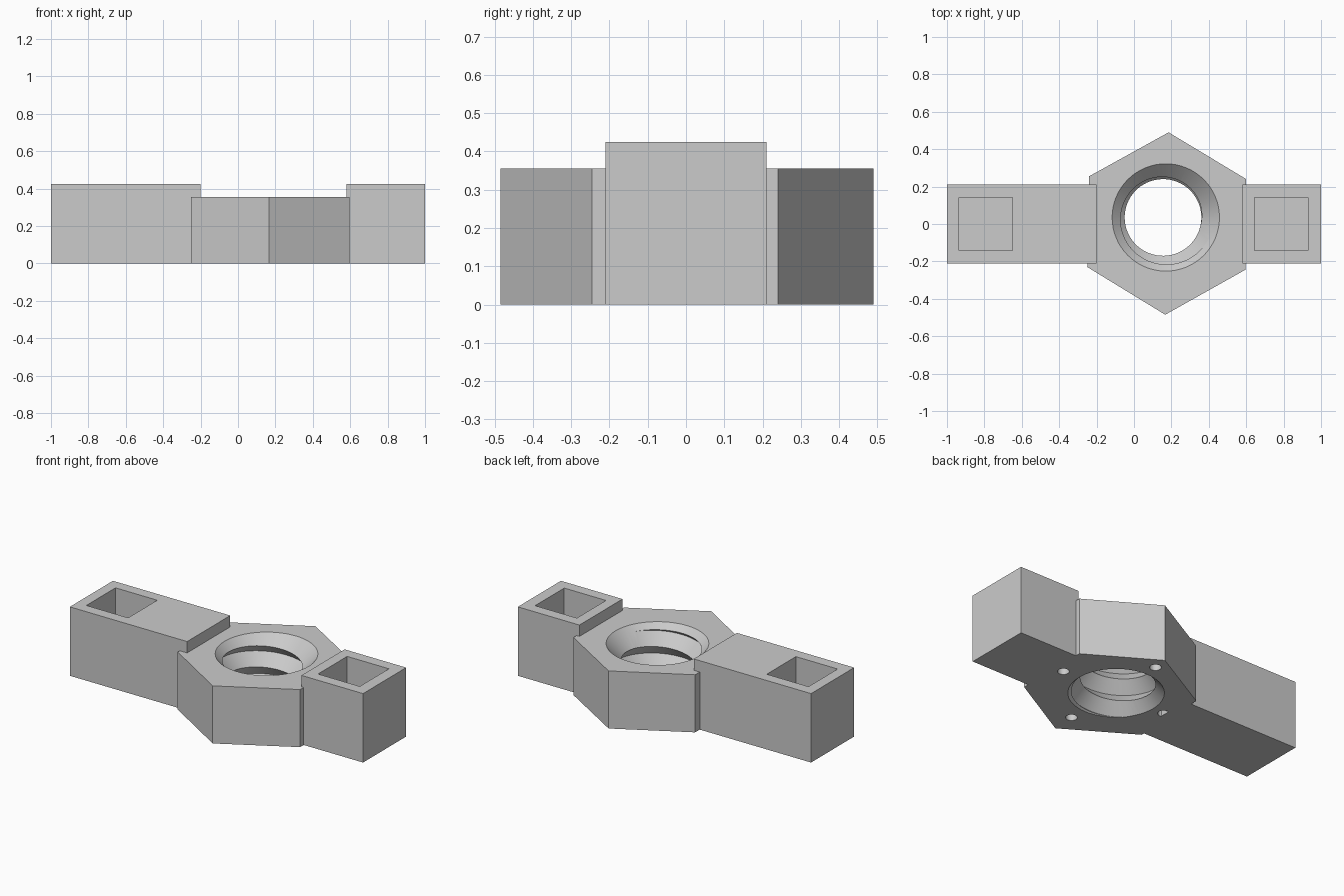
import bpy, bmesh
from math import cos, sin, tau, radians

if "Cube" in bpy.data.objects:
    bpy.data.objects.remove(bpy.data.objects["Cube"])

GREY = (0.6, 0.6, 0.6, 1)
mat = bpy.data.materials.new("plain grey")
mat.use_nodes = True
mat.diffuse_color = GREY
mat.node_tree.nodes["Principled BSDF"].inputs["Base Color"].default_value = GREY


def finish(name, bm):
    bmesh.ops.recalc_face_normals(bm, faces=bm.faces[:])
    mesh = bpy.data.meshes.new(name)
    bm.to_mesh(mesh)
    bm.free()
    mesh.materials.append(mat)
    obj = bpy.data.objects.new(name, mesh)
    bpy.context.collection.objects.link(obj)
    return obj


def prism(name, outline, z0, z1):
    bm = bmesh.new()
    base = bm.faces.new([bm.verts.new((x, y, z0)) for x, y in outline])
    top = bmesh.ops.extrude_face_region(bm, geom=[base])["geom"]
    verts = [g for g in top if isinstance(g, bmesh.types.BMVert)]
    bmesh.ops.translate(bm, verts=verts, vec=(0, 0, z1 - z0))
    return finish(name, bm)


def box(name, x0, x1, half_y, z0, z1):
    outline = [(x0, -half_y), (x1, -half_y), (x1, half_y), (x0, half_y)]
    return prism(name, outline, z0, z1)


def cone(name, x, y, z0, z1, r0, r1, sides):
    bm = bmesh.new()
    bmesh.ops.create_cone(bm, cap_ends=True, segments=sides, radius1=r0,
                          radius2=r1, depth=z1 - z0)
    bmesh.ops.translate(bm, verts=bm.verts[:], vec=(x, y, (z0 + z1) / 2))
    return finish(name, bm)


def helix(name, x, y, r_in, r_out, pitch, z_start, a_start, turns, n):
    """Closed threaded rod."""
    bm = bmesh.new()
    crest, root = [], []
    for i in range(turns * n + 1):
        a, z = a_start + tau * i / n, z_start + pitch * i / n
        for row, r, dz in ((crest, r_in, 0), (root, r_out, pitch / 2)):
            row.append(bm.verts.new((x + r * cos(a), y + r * sin(a), z + dz)))
    last = turns * n
    for i in range(last):
        bm.faces.new((crest[i], crest[i + 1], root[i + 1], root[i]))
        if i + n < last:
            bm.faces.new((root[i], root[i + 1], crest[i + n + 1], crest[i + n]))
    # the final strip joins the last crest turn to the turn below
    i = last - n
    ends = ((crest[:n + 1] + [root[0]], z_start - pitch),
            (root[i:] + [crest[last]], z_start + pitch * (turns + 2)))
    for loop, z in ends:
        tip = bm.verts.new((x, y, z))
        for k, v in enumerate(loop):
            bm.faces.new((tip, v, loop[(k + 1) % len(loop)]))
    return finish(name, bm)


def cut(obj, cutter):
    cutter.hide_render = True
    mod = obj.modifiers.new("cut", "BOOLEAN")
    mod.operation, mod.solver, mod.object = "DIFFERENCE", "EXACT", cutter
    bpy.context.view_layer.objects.active = obj
    bpy.ops.object.modifier_apply(modifier=mod.name)
    bpy.data.objects.remove(cutter)


# Hexagonal hub, turned very slightly
HUB_TOP = 0.355
hub = prism("hexagonal_hub", [(0.6, 0.24), (0.185, 0.49), (-0.24, 0.255),
                              (-0.25, -0.23), (0.167, -0.485), (0.595, -0.245)],
            0, HUB_TOP)

# Threaded bore with a countersink at both ends
cut(hub, helix("thread_cutter", 0.155, 0.035, 0.205, 0.27, 0.14,
               -0.25, radians(120), 6, 64))
cut(hub, cone("top_countersink", 0.17, 0.035, HUB_TOP - 0.2, HUB_TOP + 0.02,
              0.087, 0.307, 64))
cut(hub, cone("bottom_countersink", 0.16, 0.035, -0.02, 0.2,
              0.29, 0.07, 64))

# Four blind screw holes underneath
for k in range(4):
    a = tau * k / 4
    cut(hub, cone("screw_hole", 0.175 + 0.365 * cos(a), 0.03 + 0.365 * sin(a),
                  -0.05, 0.1, 0.033, 0.033, 24))

# Long and short arms, each with a square pocket in its top
for name, x0, x1, p0, p1 in (("long_arm", -1, -0.2, -0.935, -0.65),
                             ("short_arm", 0.58, 1, 0.645, 0.93)):
    arm = box(name, x0, x1, 0.21, 0, 0.425)
    cut(arm, box("pocket_cutter", p0, p1, 0.142, 0.07, 0.6))

# Smooth bore, sharp edges
bpy.ops.object.select_all(action="DESELECT")
hub.select_set(True)
bpy.context.view_layer.objects.active = hub
bpy.ops.object.shade_smooth_by_angle(angle=radians(30))
